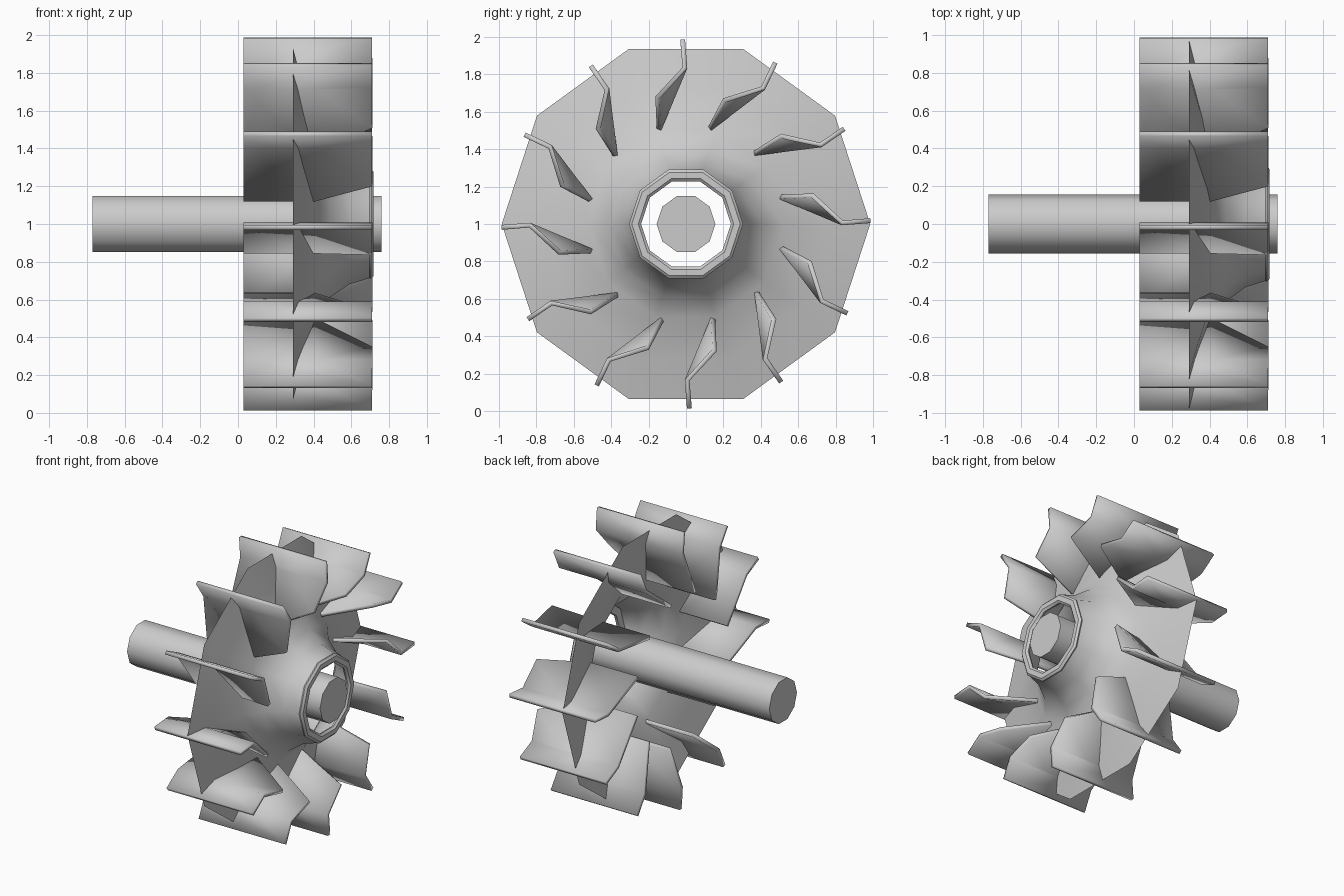
import bpy, bmesh
from math import sin, cos, pi, radians
from mathutils import Matrix, Vector

if "Cube" in bpy.data.objects:
    bpy.data.objects.remove(bpy.data.objects["Cube"])

SIDES = 10
CENTRE = Matrix.Translation((0, 0, 1))


def finish(name, bm, angle=40):
    mesh = bpy.data.meshes.new(name)
    bm.to_mesh(mesh)
    bm.free()
    ob = bpy.data.objects.new(name, mesh)
    bpy.context.collection.objects.link(ob)
    bpy.ops.object.select_all(action='DESELECT')
    ob.select_set(True)
    bpy.context.view_layer.objects.active = ob
    bpy.ops.object.shade_smooth_by_angle(angle=radians(angle))
    return ob


def lathe(name, profile, closed=False, caps=False):
    """Revolve (x, radius) points around the x axis."""
    bm = bmesh.new()
    rings = []
    for x, r in profile:
        rings.append([bm.verts.new((x, r * cos(2 * pi * i / SIDES),
                                    1 + r * sin(2 * pi * i / SIDES)))
                      for i in range(SIDES)])
    pairs = list(zip(rings, rings[1:]))
    if closed:
        pairs.append((rings[-1], rings[0]))
    for a, b in pairs:
        for i in range(SIDES):
            j = (i + 1) % SIDES
            bm.faces.new((a[i], b[i], b[j], a[j]))
    if caps:
        bm.faces.new(rings[0])
        bm.faces.new(rings[-1][::-1])
    if closed or caps:
        bmesh.ops.recalc_face_normals(bm, faces=bm.faces)
    else:
        bmesh.ops.reverse_faces(bm, faces=bm.faces)
        for f in bm.faces:
            f.normal_update()
        if sum(f.normal.x for f in bm.faces) < 0:
            bmesh.ops.reverse_faces(bm, faces=bm.faces)
    return finish(name, bm)


# Drive shaft
lathe("shaft", [(-0.77, 0.157), (0.76, 0.157)], caps=True)

# Thin flared back plate
lathe("flared_disc", [(0.29, 0.985), (0.345, 0.76), (0.41, 0.52), (0.485, 0.41),
                      (0.59, 0.335), (0.70, 0.30)])

# Rounded lip around the hub opening
lathe("hub_ring", [(0.69, 0.30), (0.705, 0.305), (0.718, 0.29), (0.718, 0.255),
                   (0.705, 0.24), (0.69, 0.245)], closed=True)

# Twelve bent blades, inner front corner cut back
blade = [(0.03, -0.018, 0.986), (0.71, -0.018, 0.986),     # tip
         (0.03, -0.006, 0.835), (0.41, -0.006, 0.835), (0.71, -0.006, 0.835),  # bend
         (0.03, -0.145, 0.505), (0.41, -0.145, 0.505), (0.71, -0.153, 0.675)]  # root
faces = [(0, 2, 3, 4, 1), (2, 5, 6, 3), (3, 6, 7, 4)]
for n in range(12):
    bm = bmesh.new()
    turn = CENTRE @ Matrix.Rotation(radians(30 * n), 4, 'X')
    verts = [bm.verts.new(turn @ Vector(p)) for p in blade]
    for f in faces:
        bm.faces.new([verts[i] for i in f])
    ob = finish(f"blade_{n + 1:02d}", bm, 30)
    mod = ob.modifiers.new("thickness", 'SOLIDIFY')
    mod.thickness = 0.026
    mod.offset = 0
